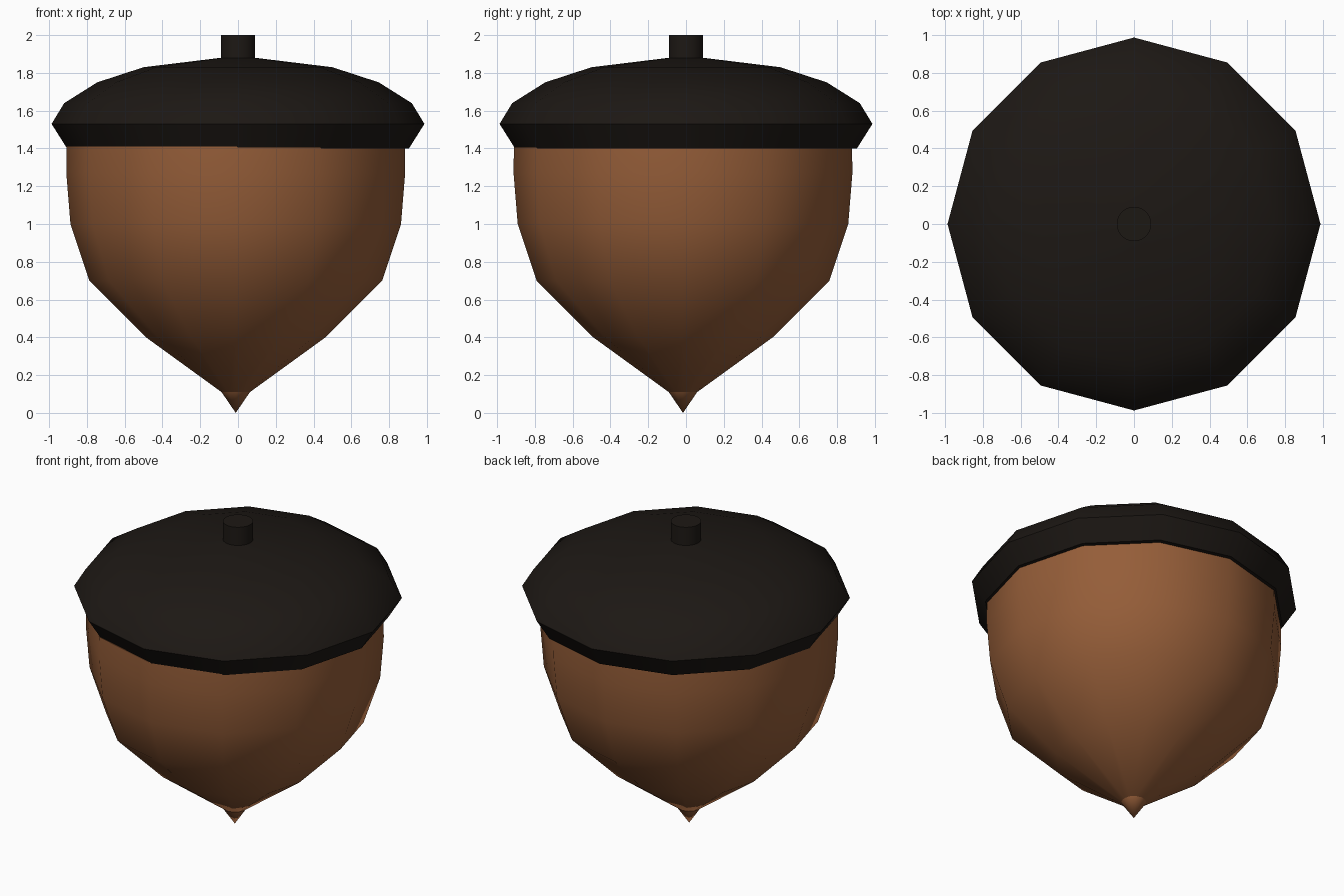
import bpy, bmesh, math

if "Cube" in bpy.data.objects:
    bpy.data.objects.remove(bpy.data.objects["Cube"])


def material(name, color):
    m = bpy.data.materials.new(name)
    m.diffuse_color = (*color, 1)
    m.use_nodes = True
    m.node_tree.nodes["Principled BSDF"].inputs["Base Color"].default_value = m.diffuse_color
    return m


def lathe(name, profile, sides, mat, centre=(0, 0), angle=40):
    """Revolve (radius, z) points, bottom to top, into a closed solid."""
    bm = bmesh.new()
    rings = []
    for r, z in profile:
        n = 1 if r == 0 else sides
        rings.append([bm.verts.new((r * math.cos(2 * math.pi * i / sides),
                                    r * math.sin(2 * math.pi * i / sides), z))
                      for i in range(n)])
    for a, b in zip(rings, rings[1:]):
        for i in range(sides):
            j = (i + 1) % sides
            if len(a) == 1:
                bm.faces.new((a[0], b[j], b[i]))
            elif len(b) == 1:
                bm.faces.new((a[i], a[j], b[0]))
            else:
                bm.faces.new((a[i], a[j], b[j], b[i]))
    for ring in (rings[0], rings[-1]):
        if len(ring) > 1:
            bm.faces.new(ring)
    bmesh.ops.recalc_face_normals(bm, faces=bm.faces)
    mesh = bpy.data.meshes.new(name)
    bm.to_mesh(mesh)
    bm.free()
    mesh.materials.append(mat)
    ob = bpy.data.objects.new(name, mesh)
    ob.location = (*centre, 0)
    bpy.context.collection.objects.link(ob)
    bpy.ops.object.select_all(action='DESELECT')
    ob.select_set(True)
    bpy.context.view_layer.objects.active = ob
    bpy.ops.object.shade_smooth_by_angle(angle=math.radians(angle))
    return ob


shell = material("shell_brown", (0.30, 0.11, 0.04))
bark = material("cap_dark", (0.012, 0.009, 0.007))
offset = (-0.012, -0.016)  # the nut sits slightly off the cap's axis

# Nut body and its pointed tip
lathe("nut", [(0.075, 0.11), (0.475, 0.40), (0.775, 0.70), (0.875, 1.0),
              (0.897, 1.27), (0.895, 1.41)], 12, shell, offset)
lathe("nut_tip", [(0, 0), (0.075, 0.11)], 12, shell, offset)

# Cap with bevelled rim
lathe("cap", [(0.905, 1.40), (0.987, 1.53), (0.92, 1.64), (0.745, 1.75),
              (0.50, 1.83), (0.09, 1.88)], 12, bark)

# Stem
lathe("stem", [(0.091, 1.86), (0.091, 2.0)], 32, bark)
